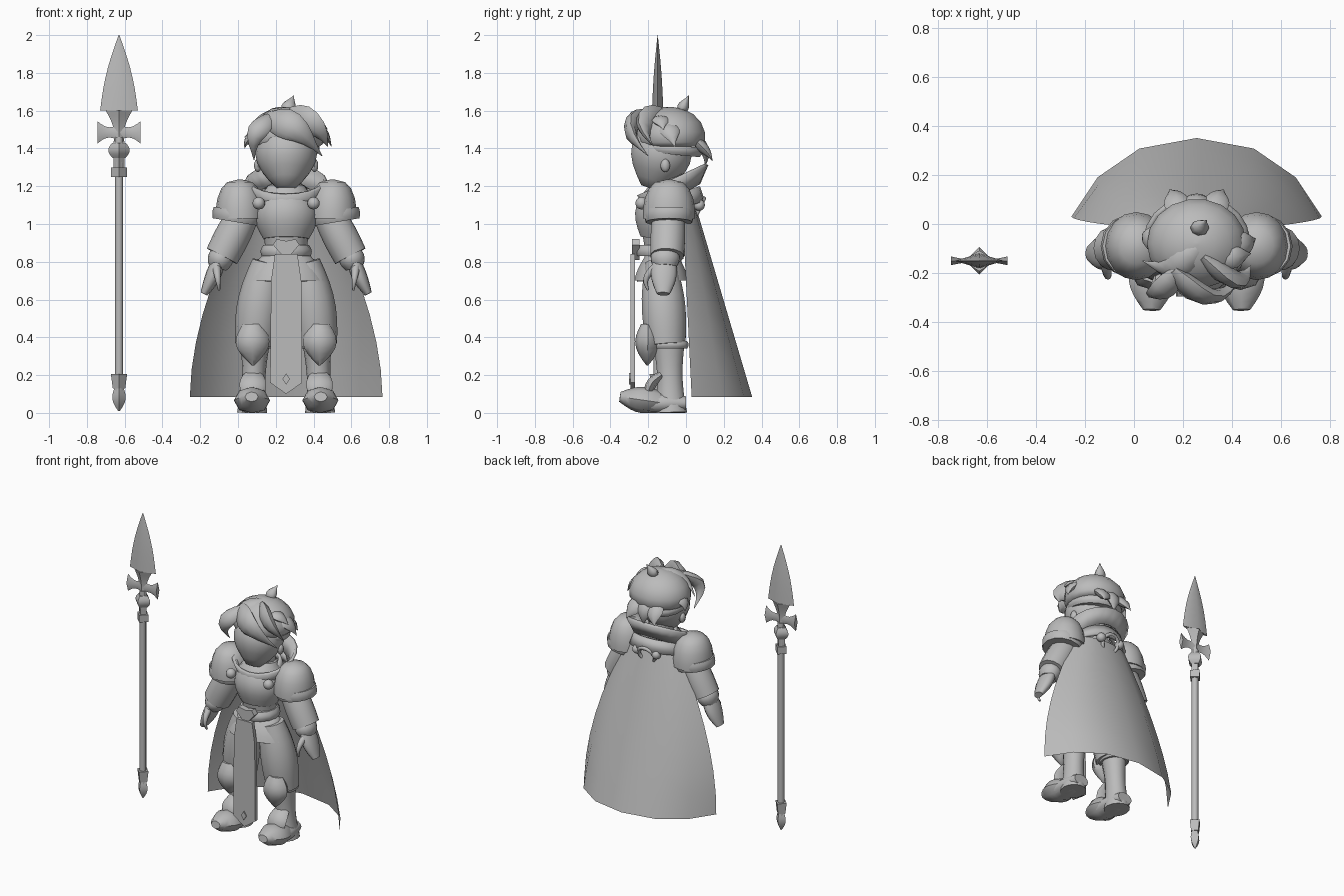
import bpy, bmesh
from math import sin, cos, pi, tau, radians
from mathutils import Vector

CENTRE = .255    # centre line of the figure
SPEAR = -.885    # spear, measured from that centre line
SIDES = (("left_", 1), ("right_", -1))

cube = bpy.data.objects.get("Cube")
if cube:
    bpy.data.objects.remove(cube, do_unlink=True)

grey = bpy.data.materials.new("plain grey")
grey.use_nodes = True
grey.diffuse_color = (.5, .5, .5, 1)
grey.node_tree.nodes["Principled BSDF"].inputs["Base Color"].default_value = grey.diffuse_color


def make(name, points, faces, mirror=1):
    """Mesh object from figure-centred points; mirror=-1 puts it on the right."""
    bm = bmesh.new()
    verts = [bm.verts.new((CENTRE + mirror * x, y, z)) for x, y, z in points]
    for face in faces:
        bm.faces.new([verts[i] for i in face])
    bmesh.ops.recalc_face_normals(bm, faces=bm.faces)
    mesh = bpy.data.meshes.new(name)
    bm.to_mesh(mesh)
    bm.free()
    mesh.materials.append(grey)
    ob = bpy.data.objects.new(name, mesh)
    bpy.context.collection.objects.link(ob)
    ob.select_set(True)
    bpy.context.view_layer.objects.active = ob
    bpy.ops.object.shade_smooth_by_angle(angle=radians(50))
    ob.select_set(False)
    return ob


def skin(name, rings, mirror=1, caps=True, floor=0):
    """Join equal rings of points into a tube; nothing goes below the floor height."""
    n = len(rings[0])
    points = [(x, y, max(z, floor)) for ring in rings for x, y, z in ring]
    faces = [(a + k, a + (k + 1) % n, a + n + (k + 1) % n, a + n + k)
             for a in range(0, len(points) - n, n) for k in range(n)]
    if caps:
        faces += [range(n), range(len(points) - n, len(points))]
    return make(name, points, faces, mirror)


def limb(name, start, end, r_start, r_end, bulge=0, depth=1, bend=(0, 0, 0),
         wide=(1, 0, 0), sides=14, steps=7, mirror=1, fade=0):
    """Tapering elliptic tube along a bowed path, swelling by bulge; fade thins the far end."""
    start, end, bend = Vector(start), Vector(end), Vector(bend)
    rings = []
    for i in range(steps + 1):
        t = i / steps
        centre = start.lerp(end, t) + bend * sin(pi * t)
        along = (end - start + bend * pi * cos(pi * t)).normalized()
        u = Vector(wide)
        u = (u - along * u.dot(along)).normalized()
        v = along.cross(u) * depth
        r = r_start + (r_end - r_start) * t + bulge * sin(pi * t) * (1 - fade * t)
        rings.append([centre + r * (u * cos(tau * k / sides) + v * sin(tau * k / sides))
                      for k in range(sides)])
    return skin(name, rings, mirror)


def ball(name, centre, size, boxy=1, mirror=1, floor=0, sides=16, steps=9):
    """Ellipsoid; boxy below one squares its flanks."""
    (x, y, z), (a, b, c) = centre, size
    rings = []
    for i in range(steps + 1):
        tilt = (i / steps - .5) * pi * .98
        r = cos(tilt) ** boxy
        rings.append([(x + a * r * cos(tau * k / sides), y + b * r * sin(tau * k / sides),
                       z + c * sin(tilt)) for k in range(sides)])
    return skin(name, rings, mirror, floor=floor)


def lock(name, root, tip, width, bend=(0, 0, 0), wide=(1, 0, 0), depth=.5):
    """Pointed, bowed strand of hair."""
    limb(name, root, tip, width / 2, .002, width, depth, bend, wide, sides=8, fade=.9)


def turned(name, low, high, r_low, r_high, bulge=0, sides=4):
    """Faceted section of the spear between two heights."""
    limb(name, (SPEAR, -.15, low), (SPEAR, -.15, high), r_low, r_high, bulge, sides=sides)


def plate(name, outline, y, thickness):
    """Symmetric flat plate from half an outline in x and z."""
    outline = outline + [(-x, z) for x, z in reversed(outline) if x > 0]
    skin(name, [[(x, y + d, z) for x, z in outline] for d in (0, thickness)])


def collar(name, low, high, r_low, r_high, rise):
    """Open flared band, lifted at the back and dipping at the throat."""
    angles = [tau * k / 20 for k in range(20)]
    band = skin(name, [[(r * cos(w), r * sin(w) * .85 - .07, z + rise * sin(w)) for w in angles]
                       for z, r in ((low, r_low), (high, r_high))], caps=False)
    band.modifiers.new("thickness", 'SOLIDIFY').thickness = .02


# Head, headband, ears and neck
limb("head", (0, -.19, 1.19), (0, -.09, 1.5), .05, .12, bulge=.075, sides=18)
limb("headband", (0, -.09, 1.37), (0, -.085, 1.42), .165, .17, bulge=.01, steps=4, sides=18)
limb("neck", (0, -.09, 1.1), (0, -.09, 1.3), .08, .08)
for side, s in SIDES:
    ball(side + "ear", (.15, -.11, 1.31), (.02, .025, .035), mirror=s, sides=8)

# Hair cap with pointed locks
ball("hair_cap", (0, -.08, 1.46), (.205, .185, .16), floor=1.41, sides=18)
lock("swept_fringe", (-.1, -.19, 1.56), (.19, -.2, 1.36), .085, bend=(.01, -.1, .04), wide=(.6, 0, .8))
lock("side_fringe", (-.07, -.19, 1.57), (-.17, -.21, 1.34), .06, bend=(-.04, -.08, .02), depth=.6)
lock("crown_lock", (.02, -.1, 1.6), (-.22, -.15, 1.46), .06, bend=(0, -.05, .03), wide=(0, 1, .4))
lock("brow_lock", (.02, -.13, 1.58), (.22, -.17, 1.41), .085, bend=(.03, -.07, .02), wide=(.6, -.5, .6))
lock("top_tuft", (0, -.03, 1.59), (.04, .015, 1.68), .04, depth=.8)
lock("nape_lock", (0, .04, 1.47), (0, .1, 1.3), .06, bend=(0, .03, 0))
lock("left_lock", (.12, -.1, 1.53), (.24, -.06, 1.41), .06, bend=(.02, 0, .01), wide=(0, 1, 0))
lock("left_upper_lock", (.1, -.14, 1.56), (.22, -.12, 1.5), .05, bend=(.01, 0, .01), wide=(0, 1, 0))
lock("right_lock", (-.14, -.07, 1.49), (-.22, -.04, 1.4), .05, bend=(-.02, 0, 0), wide=(0, 1, 0))
for side, s in SIDES:
    lock(side + "back_lock", (s * .06, .03, 1.46), (s * .11, .14, 1.335), .06, bend=(0, .02, -.01))

# Torso, belt, skirt and hanging tabard
limb("breastplate", (0, -.135, .92), (0, -.1, 1.2), .12, .1, bulge=.06, depth=.9, sides=18)
limb("waist", (0, -.12, .7), (0, -.13, .94), .17, .12, bulge=-.03, depth=.85)
limb("belt", (0, -.13, .83), (0, -.13, .89), .13, .12, bulge=.01)
limb("hip_skirt", (0, -.13, .7), (0, -.13, .83), .22, .13, bulge=.01, depth=.68)
plate("buckle", [(0, .81), (.07, .89), (.05, .92), (0, .91)], -.285, .04)
plate("tabard", [(0, .1), (.085, .16), (.08, .7), (.06, .84)], -.295, .025)
plate("tabard_stud", [(0, .15), (.02, .18), (0, .21)], -.303, .009)

# Collars and cape ring
collar("gorget", 1.13, 1.19, .13, .11, .03)
collar("high_collar", 1.14, 1.24, .15, .2, .08)
collar("folded_collar", 1.08, 1.16, .2, .17, .04)
bpy.ops.mesh.primitive_torus_add(major_segments=20, minor_segments=6, major_radius=.06,
                                 minor_radius=.012, location=(CENTRE, .07, 1.08),
                                 rotation=(radians(65), 0, 0))
bpy.context.object.name = "back_ring"
bpy.context.object.data.materials.append(grey)
bpy.ops.object.shade_smooth()
bpy.context.object.select_set(False)

# Cape: an open sheet, arched in plan and flaring to the hem
rows, columns = 8, 7
cape = []
for i in range(rows):
    t = i / (rows - 1)
    half_width = .2 + .31 * (1 - (1 - t) ** 1.8)
    edge, back = -.02 + .05 * t, .05 + .3 * t
    for k in range(columns):
        w = pi * k / (columns - 1)
        spread = cos(w) * (1 - .1 * abs(sin(2 * w)))
        cape.append((half_width * spread, edge + (back - edge) * sin(w), 1.1 - 1.015 * t))
make("cape", cape, [(a, a + 1, a + columns + 1, a + columns)
                    for i in range(rows - 1) for a in range(i * columns, (i + 1) * columns - 1)])

for side, s in SIDES:
    # Shoulders and arms
    ball(side + "clasp", (.145, -.235, 1.11), (.033, .033, .033), mirror=s)
    ball(side + "back_stud", (.075, .07, 1.1), (.03, .03, .03), mirror=s)
    ball(side + "pauldron", (.245, -.09, 1.04), (.13, .14, .195), boxy=.65, mirror=s, floor=1.03)
    limb(side + "pauldron_rim", (.265, -.09, 1.01), (.255, -.09, 1.07), .125, .13, bulge=.005, mirror=s)
    limb(side + "sleeve", (.2, -.09, 1.1), (.34, -.1, .83), .075, .09, bulge=.01, mirror=s)
    limb(side + "cuff", (.335, -.11, .85), (.365, -.11, .77), .06, .05, bulge=.012, depth=1.15, mirror=s)
    limb(side + "hand", (.355, -.115, .81), (.435, -.12, .63), .036, .02, bulge=.012, depth=1.7,
         bend=(-.005, 0, 0), mirror=s)
    limb(side + "thumb", (.37, -.15, .78), (.355, -.2, .65), .025, .006, bend=(0, -.035, 0),
         sides=8, mirror=s)

    # Baggy trousers and knee armour
    limb(side + "trouser", (.1, -.135, .8), (.165, -.105, .36), .08, .105, bulge=.025,
         bend=(.008, 0, 0), mirror=s)
    limb(side + "knee_guard", (.18, -.2, .47), (.175, -.205, .25), .05, .005, bulge=.06, depth=.75,
         sides=8, mirror=s)

    # Boots
    limb(side + "boot_band", (.165, -.09, .34), (.165, -.09, .38), .085, .085, bulge=.008, depth=1.15, mirror=s)
    limb(side + "boot_shaft", (.165, -.09, .35), (.18, -.08, 0), .075, .08, bulge=-.015, depth=1.1, mirror=s)
    limb(side + "boot_heel", (.18, 0, .05), (.18, -.2, .05), .055, .08, bulge=.01, depth=.7, mirror=s)
    limb(side + "boot_toe", (.18, -.14, .055), (.183, -.35, .085), .08, .035, bulge=.035, depth=.75,
         sides=8, mirror=s)
    limb(side + "boot_tongue", (.175, -.13, .2), (.178, -.2, .08), .055, .055, bulge=.015, depth=.4,
         bend=(0, -.02, .01), sides=8, mirror=s)

# Spear shaft, butt and fittings
turned("spear_shaft", .1, 1.46, .022, .022, sides=8)
turned("spear_butt", .01, .13, .004, .025, bulge=.02)
turned("spear_butt_cup", .13, .205, .033, .043)
turned("spear_ferrule", 1.25, 1.3, .042, .042)
turned("spear_neck", 1.3, 1.36, .028, .03)
turned("spear_knob", 1.35, 1.43, .035, .035, bulge=.022)

# Barbed spear head with a diamond section and flared guard
limb("spear_blade", (SPEAR, -.15, 1.6), (SPEAR, -.15, 2), .1, .002, bulge=.015, depth=.3, sides=4)
limb("spear_blade_root", (SPEAR, -.15, 1.42), (SPEAR, -.15, 1.6), .03, .07, bulge=-.02, depth=.6, sides=4)
for side, s in SIDES:
    limb(side + "spear_guard", (SPEAR, -.15, 1.485), (SPEAR + s * .115, -.15, 1.485), .045, .06,
         bulge=-.025, depth=.3, wide=(-.2 * s, 0, 1), sides=4)
